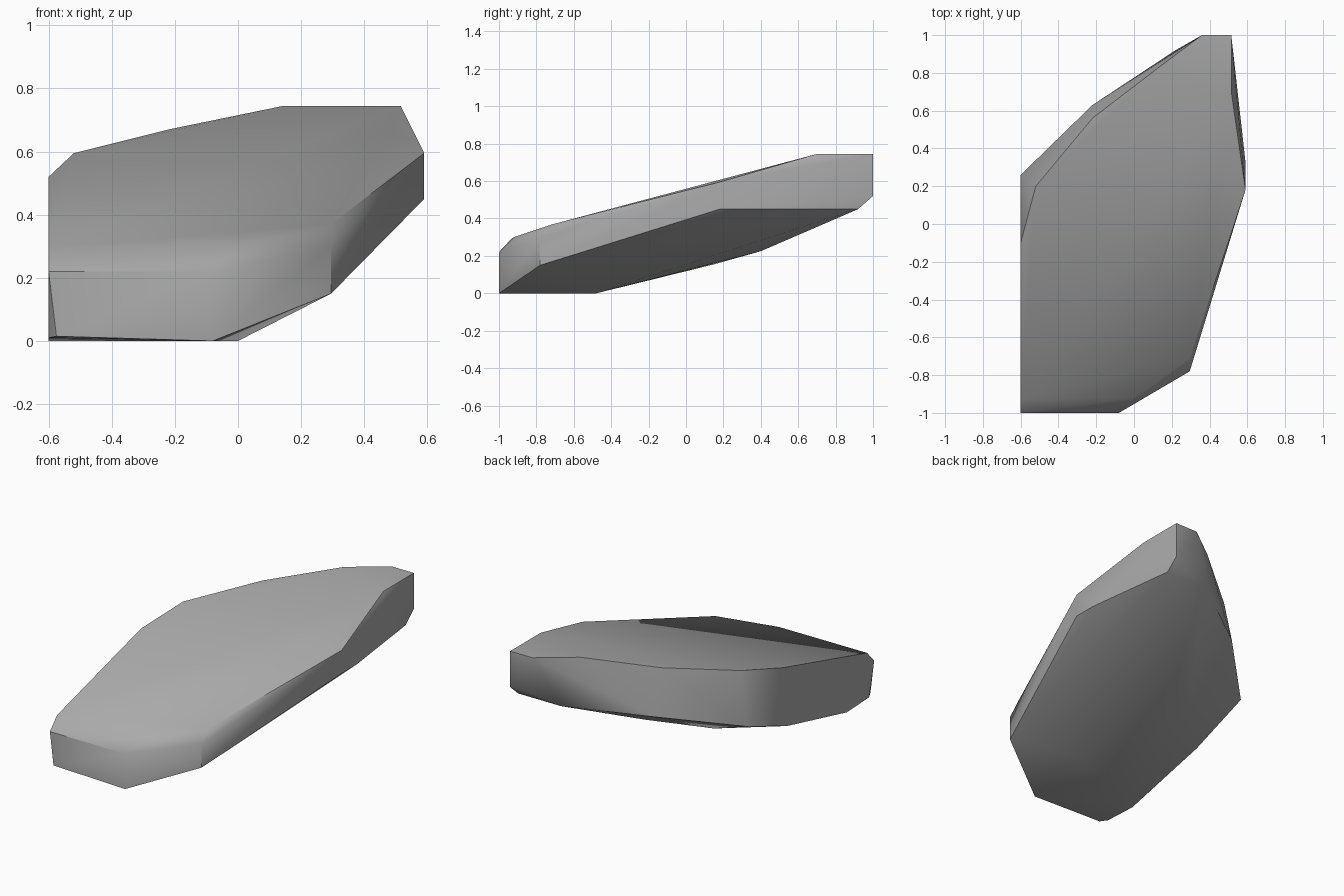
import bpy
import bmesh
import math

# Remove the default cube only
default_cube = bpy.data.objects.get("Cube")
if default_cube:
    bpy.data.objects.remove(default_cube, do_unlink=True)

# Single grey stone colour
stone_grey = bpy.data.materials.new("stone_grey")
stone_grey.use_nodes = True
grey = (0.4, 0.4, 0.4, 1)
stone_grey.diffuse_color = grey
stone_grey.node_tree.nodes["Principled BSDF"].inputs["Base Color"].default_value = grey

# Extreme planes of the slab
left_end, right_end = -0.6, 0.59
front_end, back_end = -1, 1
peak, tip, flank = 0.745, 0.515, 0.45

# Blunt front face and the chamfer above it
front_corners = [
    (left_end, front_end, 0.22), (-0.08, front_end, 0.22),
    (-0.08, front_end, 0), (-0.575, front_end, 0.015),
    (left_end, -0.93, 0.295), (0, -0.92, 0.3),
    (0.295, -0.78, 0.15), (0.295, -0.78, 0.3), (0.295, -0.71, 0.37),
]

# Long right flank leading to the raised tip
right_corners = [
    (right_end, 0.18, flank), (right_end, 0.33, flank),
    (right_end, 0.18, 0.595), (tip, 0.92, flank),
]

# Raised back tip and the sloping top rim
top_corners = [
    (tip, 0.7, peak), (tip, back_end, peak), (tip, back_end, 0.52),
    (0.36, back_end, peak), (0.145, 0.84, peak),
    (-0.22, 0.56, 0.67), (-0.52, 0.2, 0.595), (left_end, -0.1, 0.52),
]

# Lower rim along the back left side
left_corners = [
    (0.22, 0.92, flank), (-0.22, 0.63, 0.39), (left_end, 0.26, 0.29),
    (left_end, -0.14, 0.14), (left_end, -0.73, 0), (left_end, -0.95, 0.01),
]

# Keel under the slab
keel_corners = [(0, -0.48, 0), (0, 0.4, 0.225), (-0.3, 0.15, 0.155)]


def chiselled_stone(name, corners, material, sharp_angle):
    """Wrap the corners in a convex skin, merge flat faces and shade it."""
    bm = bmesh.new()
    for corner in corners:
        bm.verts.new(corner)
    skin = bmesh.ops.convex_hull(bm, input=bm.verts[:])
    inner = set(skin["geom_interior"]) | set(skin["geom_unused"])
    loose = [item for item in inner if isinstance(item, bmesh.types.BMVert)]
    bmesh.ops.delete(bm, geom=loose, context="VERTS")
    bmesh.ops.dissolve_limit(bm, angle_limit=math.radians(2),
                             verts=bm.verts[:], edges=bm.edges[:])
    bmesh.ops.recalc_face_normals(bm, faces=bm.faces[:])
    mesh = bpy.data.meshes.new(name)
    bm.to_mesh(mesh)
    bm.free()
    mesh.materials.append(material)
    stone = bpy.data.objects.new(name, mesh)
    bpy.context.collection.objects.link(stone)
    bpy.ops.object.select_all(action="DESELECT")
    stone.select_set(True)
    bpy.context.view_layer.objects.active = stone
    bpy.ops.object.shade_smooth_by_angle(angle=math.radians(sharp_angle))
    return stone


chiselled_stone(
    "rock_slab",
    front_corners + right_corners + top_corners + left_corners + keel_corners,
    stone_grey,
    sharp_angle=42,
)
